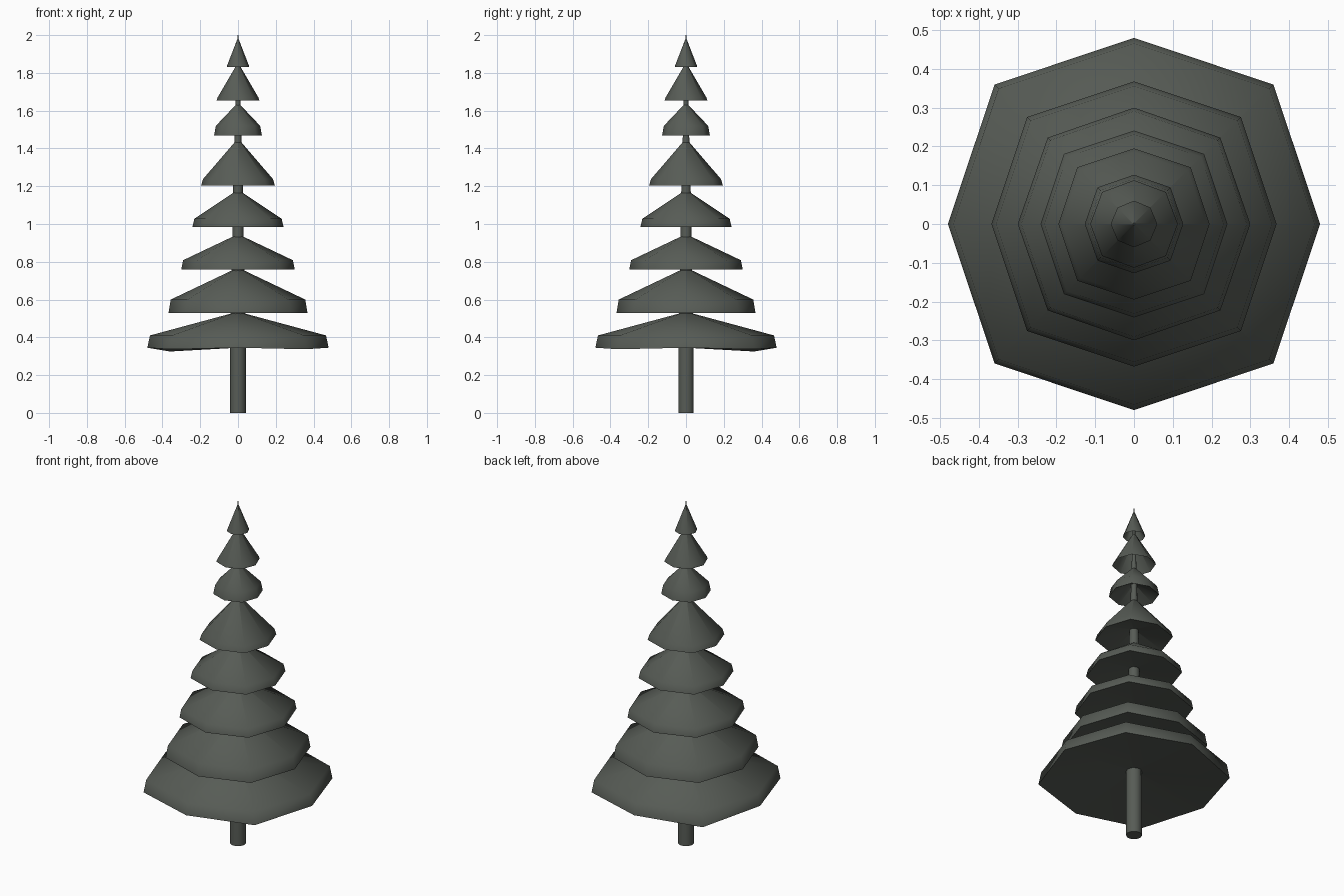
import bpy, bmesh, math

if "Cube" in bpy.data.objects:
    bpy.data.objects.remove(bpy.data.objects["Cube"])

green = bpy.data.materials.new("dark_grey_green")
green.diffuse_color = (0.095, 0.106, 0.092, 1)
green.use_nodes = True
green.node_tree.nodes["Principled BSDF"].inputs["Base Color"].default_value = green.diffuse_color


def finish(bm, name, angle):
    bmesh.ops.recalc_face_normals(bm, faces=bm.faces[:])
    me = bpy.data.meshes.new(name)
    bm.to_mesh(me)
    bm.free()
    ob = bpy.data.objects.new(name, me)
    bpy.context.collection.objects.link(ob)
    me.materials.append(green)
    bpy.ops.object.select_all(action='DESELECT')
    ob.select_set(True)
    bpy.context.view_layer.objects.active = ob
    bpy.ops.object.shade_smooth_by_angle(angle=math.radians(angle))
    return ob


def lathe(profile, bulge=1.0, n=8):
    """Octagonal lathe; bulge pushes out every second corner."""
    bm = bmesh.new()
    rings = []
    for r, z in profile:
        ring = []
        for i in range(n):
            a = 2 * math.pi * i / n
            k = r * (bulge if i % 2 else 1.0)
            ring.append(bm.verts.new((k * math.cos(a), k * math.sin(a), z)))
        rings.append(ring)
    for a, b in zip(rings, rings[1:]):
        for i in range(n):
            j = (i + 1) % n
            bm.faces.new((a[i], a[j], b[j], b[i]))
    return bm, rings


# trunk running through all tiers up to the tip
bm, rings = lathe([(0.043, 0), (0.043, 0.35), (0.03, 0.95), (0.026, 1.2),
                   (0.018, 1.46), (0.013, 1.64), (0.006, 1.9), (0.003, 2.0)], n=10)
bm.faces.new(rings[0])
bm.faces.new(rings[-1])
finish(bm, "trunk", 60)

# foliage tiers: radius, rim bottom, rim top, apex, underside centre, rim inset, corner bulge
tiers = [
    (0.480, 0.345, 0.410, 0.535, 0.395, 0.014, 1.06),
    (0.368, 0.530, 0.600, 0.768, 0.580, 0.012, 1.06),
    (0.300, 0.760, 0.808, 0.945, 0.790, 0.009, 1.05),
    (0.241, 0.985, 1.028, 1.180, 1.020, 0.010, 1.06),
    (0.195, 1.205, 1.238, 1.450, 1.260, 0.010, 1.06),
    (0.127, 1.468, 1.520, 1.640, 1.540, 0.010, 1.05),
    (0.113, 1.655, 1.668, 1.850, 1.820, 0.004, 1.03),
    (0.060, 1.830, 1.838, 1.980, 1.950, 0.002, 1.0),
]
for t, (r, zb, zt, za, zu, inset, bulge) in enumerate(tiers):
    bm, rings = lathe([(0.003, zu), (r, zb), (r - inset, zt), (0.003, za)], bulge)
    if t == 0:
        # drooping corners of the lowest tier
        for i in (1, 3, 5, 7):
            rings[1][i].co.z -= 0.02 if i == 3 else 0.008
    finish(bm, "foliage_tier_%d" % (t + 1), 78)
